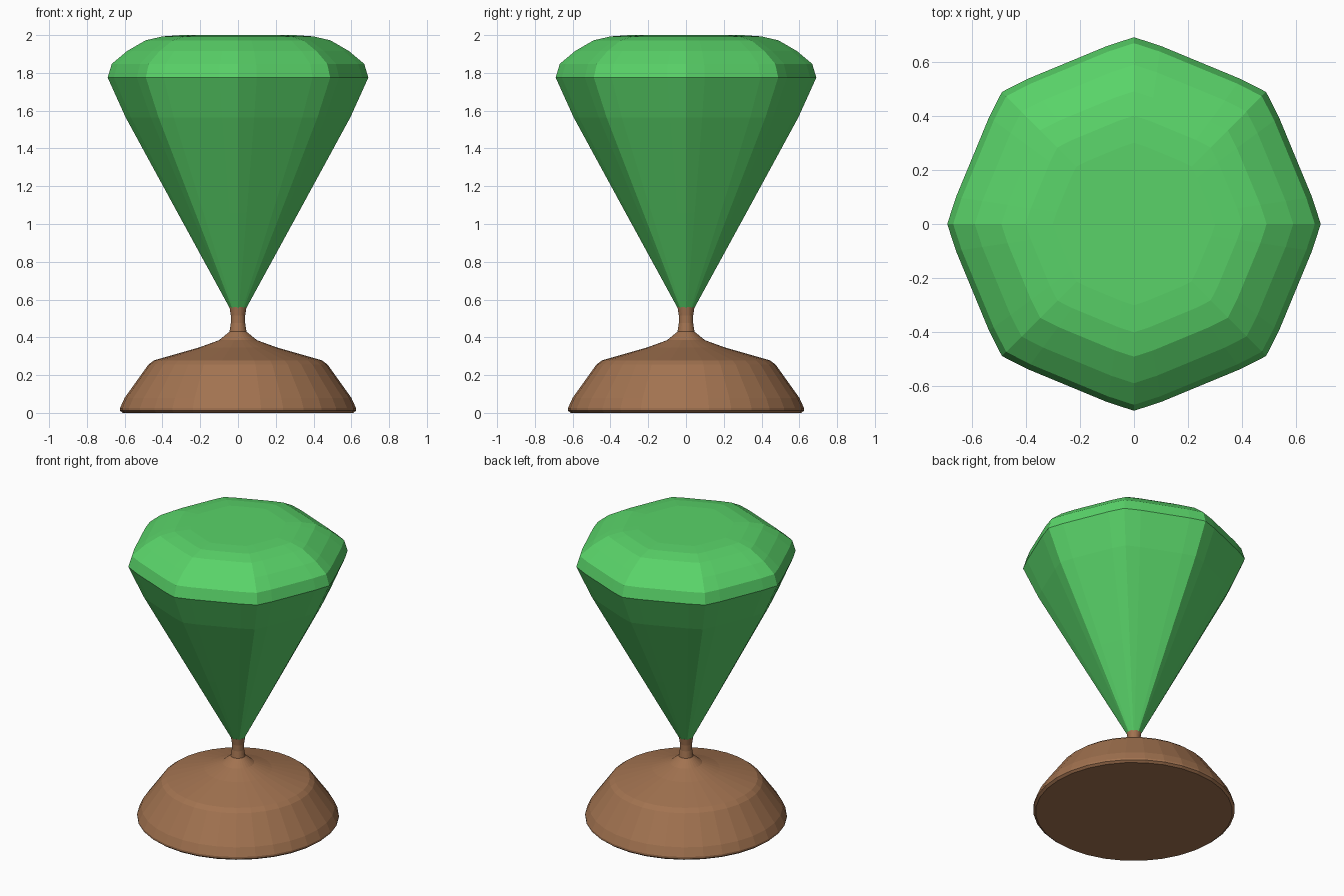
import bpy, bmesh
from math import sin, cos, radians

if "Cube" in bpy.data.objects:
    bpy.data.objects.remove(bpy.data.objects["Cube"])


def material(name, color):
    m = bpy.data.materials.new(name)
    m.diffuse_color = color
    m.use_nodes = True
    m.node_tree.nodes["Principled BSDF"].inputs["Base Color"].default_value = m.diffuse_color
    return m


def lathe(name, profile, directions, mat):
    """Sweep (radius, z) profile round z; directions are unit-scale xy points."""
    bm = bmesh.new()
    rings = [[bm.verts.new((x * r, y * r, z)) for x, y in directions] for r, z in profile]
    n = len(directions)
    for low, high in zip(rings, rings[1:]):
        for i in range(n):
            j = (i + 1) % n
            bm.faces.new((low[i], low[j], high[j], high[i]))
    bm.faces.new(rings[0][::-1])
    bm.faces.new(rings[-1])
    mesh = bpy.data.meshes.new(name)
    bm.to_mesh(mesh)
    bm.free()
    obj = bpy.data.objects.new(name, mesh)
    bpy.context.collection.objects.link(obj)
    mesh.materials.append(mat)
    return obj


green = material("leaf_green", (0.10, 0.65, 0.14, 1))
brown = material("trunk_brown", (0.36, 0.17, 0.08, 1))

# Octagon with each corner softened by two flanking points
octagon = []
for k in range(8):
    for offset, r in ((-8.6, 0.964), (0, 1.0), (8.6, 0.964)):
        a = radians(45 * k + offset)
        octagon.append((r * cos(a), r * sin(a)))
circle = [(cos(radians(11.25 * i)), sin(radians(11.25 * i))) for i in range(32)]

# Faceted crown: tapered underside, sharp rim, bevelled top
lathe("crown", [(0.044, 0.555), (0.32, 1.06), (0.595, 1.565), (0.69, 1.775),
                (0.668, 1.848), (0.588, 1.915), (0.49, 1.972), (0.40, 1.993),
                (0.30, 2.0)], octagon, green)

# Trunk and flared mound in one turned piece
lathe("trunk_base", [(0.61, 0.0), (0.625, 0.012), (0.625, 0.025), (0.60, 0.08),
                     (0.475, 0.255), (0.445, 0.278), (0.21, 0.345), (0.10, 0.385),
                     (0.045, 0.43), (0.038, 0.475), (0.038, 0.515), (0.045, 0.56)],
      circle, brown)
